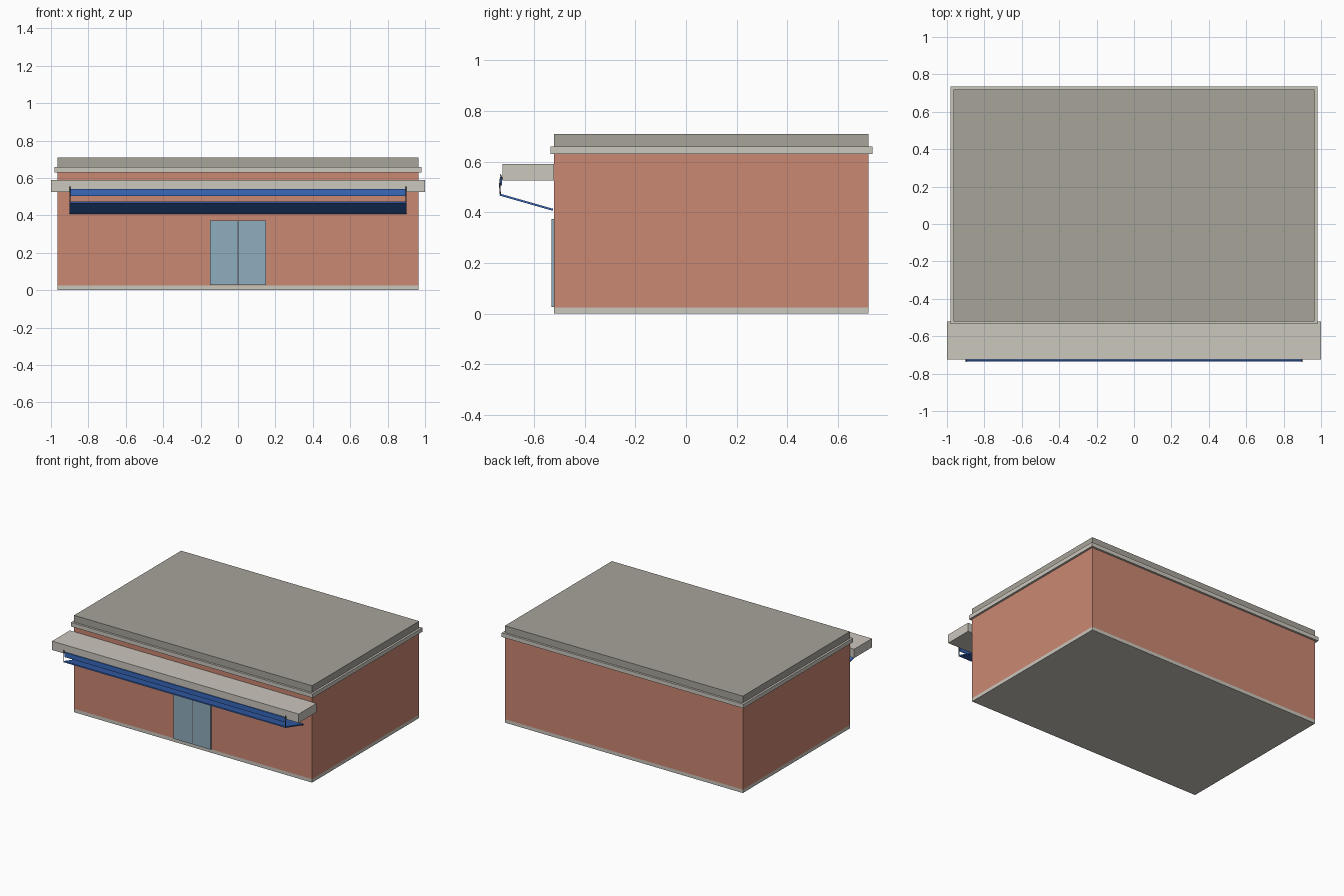
import bpy
import math

old = bpy.data.objects.get("Cube")
if old:
    bpy.data.objects.remove(old, do_unlink=True)


def material(name, rgb):
    mat = bpy.data.materials.new(name)
    mat.use_nodes = True
    mat.diffuse_color = (*rgb, 1)
    mat.node_tree.nodes["Principled BSDF"].inputs["Base Color"].default_value = (*rgb, 1)
    return mat


brick = material("terracotta wall", (0.60, 0.246, 0.171))
stone = material("pale stone", (0.60, 0.57, 0.515))
roofing = material("grey roofing", (0.39, 0.37, 0.323))
blue = material("awning blue", (0.039, 0.138, 0.50))
glass = material("door glass", (0.275, 0.42, 0.51))
metal = material("dark metal", (0.08, 0.08, 0.08))


def box(name, mat, x, y, z):
    """Box spanning the given (low, high) range on each axis."""
    bpy.ops.mesh.primitive_cube_add(size=1)
    ob = bpy.context.object
    ob.name = name
    ob.location = [(a + b) / 2 for a, b in (x, y, z)]
    ob.scale = [b - a for a, b in (x, y, z)]
    ob.data.materials.append(mat)
    return ob


# Main building, stacked from the ground up
wide, front, back = 0.965, -0.52, 0.72
side = (-wide, wide)
deep = (front, back)
box("plinth", stone, side, deep, (0, 0.025))
box("walls", brick, side, deep, (0.025, 0.63))
box("cornice", stone, (-0.98, 0.98), (-0.535, 0.735), (0.63, 0.66))
box("roof", roofing, side, deep, (0.66, 0.71))

# Canopy over the entrance
box("canopy", stone, (-1, 1), (-0.725, front), (0.525, 0.59))

# Double door with a thin dark seam
for s, label in ((-1, "right"), (1, "left")):
    edges = sorted((s * 0.003, s * 0.15))
    box(label + "_door", glass, edges, (-0.53, front), (0.027, 0.373))
box("door_seam", metal, (-0.003, 0.003), (-0.526, front), (0.027, 0.373))

# Awning sheet, sloping down towards the wall
run, drop = 0.21, 0.06
sheet = box("awning_sheet", blue, (-0.9, 0.9), (-0.735, -0.525), (0.436, 0.444))
sheet.scale.y = math.hypot(run, drop)
sheet.rotation_euler.x = -math.atan2(drop, run)

# Front rail and the thin end brackets
box("awning_rail", blue, (-0.895, 0.895), (-0.734, -0.727), (0.505, 0.54))
for s, label in ((-1, "right"), (1, "left")):
    curve = bpy.data.curves.new(label + "_bracket", "CURVE")
    curve.dimensions = "3D"
    curve.bevel_depth = 0.003
    curve.bevel_resolution = 1
    path = curve.splines.new("POLY")
    points = [(-0.725, 0.53), (-0.732, 0.552), (-0.735, 0.51), (-0.733, 0.472)]
    path.points.add(len(points) - 1)
    for p, (y, z) in zip(path.points, points):
        p.co = (s * 0.899, y, z, 1)
    curve.materials.append(metal)
    bracket = bpy.data.objects.new(label + "_bracket", curve)
    bpy.context.collection.objects.link(bracket)
